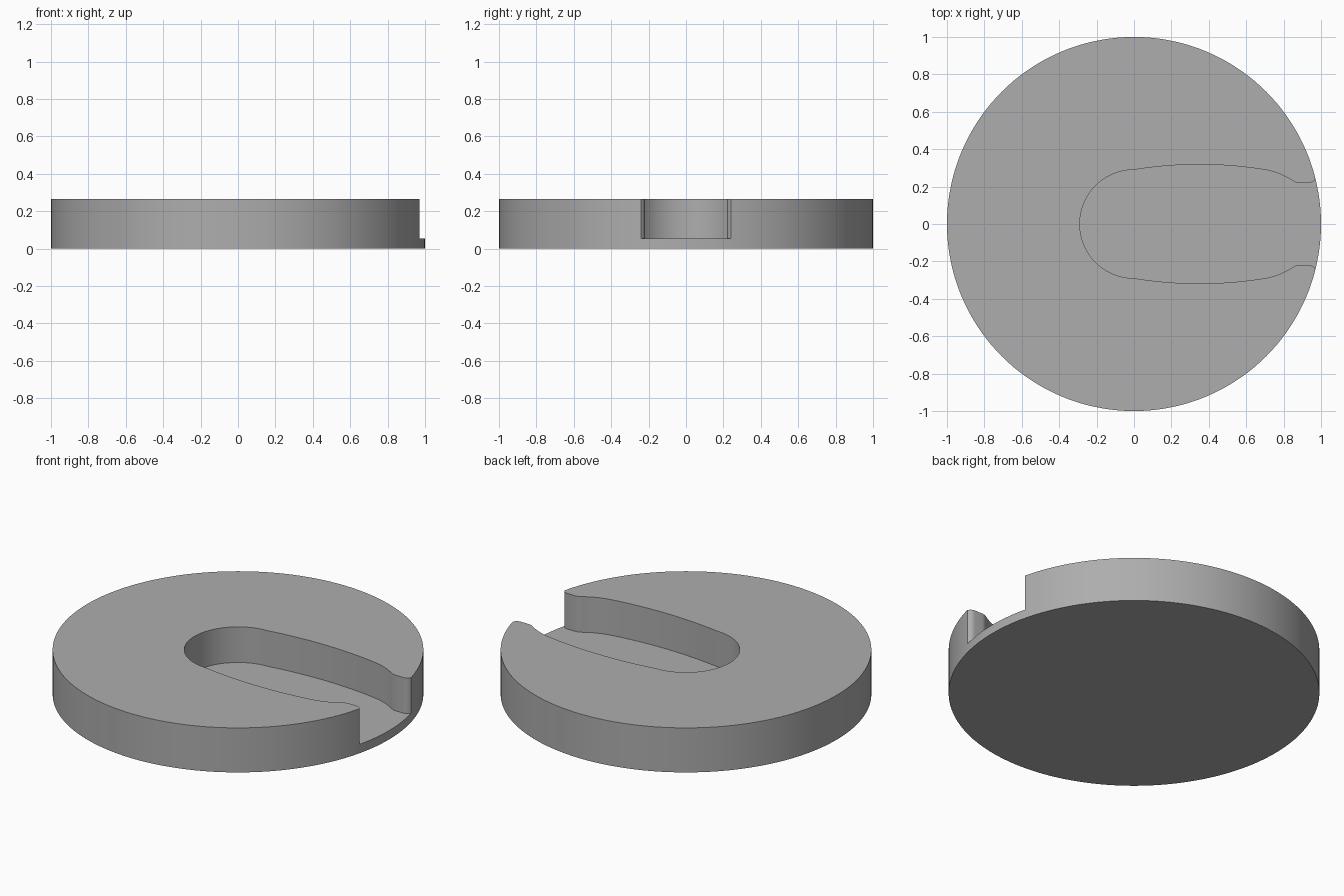
import bpy
import bmesh
from math import atan2, cos, sin, tau
from mathutils import Vector

HEIGHT, FLOOR = 0.265, 0.053

cube = bpy.data.objects.get("Cube")
if cube:
    bpy.data.objects.remove(cube, do_unlink=True)

grey = bpy.data.materials.new("plain grey")
grey.use_nodes = True
colour = (0.42, 0.42, 0.42, 1)
grey.diffuse_color = colour
grey.node_tree.nodes["Principled BSDF"].inputs["Base Color"].default_value = colour


def arc(a, b, c, steps):
    """Points on the circular arc from a through b to c."""
    a, b, c = Vector(a), Vector(b), Vector(c)
    p, q = b - a, c - a
    d = 2 * (p.x * q.y - p.y * q.x)
    centre = a + Vector((q.y * p.length_squared - p.y * q.length_squared,
                         p.x * q.length_squared - q.x * p.length_squared)) / d
    r = (a - centre).length
    start = atan2(a.y - centre.y, a.x - centre.x)
    end = atan2(c.y - centre.y, c.x - centre.x)
    sweep = (end - start) % tau
    if d < 0:
        sweep -= tau
    return [centre + r * Vector((cos(start + sweep * i / steps),
                                 sin(start + sweep * i / steps)))
            for i in range(steps + 1)]


def prism(name, outline, bottom, top):
    """Upright solid with the given plan outline."""
    bm = bmesh.new()
    face = bm.faces.new([bm.verts.new((x, y, bottom)) for x, y in outline])
    grown = bmesh.ops.extrude_face_region(bm, geom=[face])["geom"]
    bmesh.ops.translate(bm, vec=(0, 0, top - bottom),
                        verts=[v for v in grown if isinstance(v, bmesh.types.BMVert)])
    bmesh.ops.recalc_face_normals(bm, faces=bm.faces)
    mesh = bpy.data.meshes.new(name)
    bm.to_mesh(mesh)
    bm.free()
    mesh.materials.append(grey)
    obj = bpy.data.objects.new(name, mesh)
    bpy.context.collection.objects.link(obj)
    return obj


# Round body
sides = 144
disc = prism("slotted_disc",
             [(cos(tau * i / sides), sin(tau * i / sides)) for i in range(sides)],
             0, HEIGHT)

# Half of the slot: round end, bulged side, shoulder, neck, flared mouth
r = 0.29
half = arc((-r, 0), (-r * cos(tau / 8), r * sin(tau / 8)), (0, r), 20)
half += arc((0, r), (0.35, 0.318), (0.7, r), 16)[1:]
half += arc((0.7, r), (0.785, 0.265), (0.85, 0.23), 8)[1:]
half += arc((0.85, 0.23), (0.868, 0.222), (0.89, 0.22), 5)[1:]
half += arc((0.935, 0.22), (0.955, 0.226), (0.968, 0.24), 5)
half.append(Vector((1.1, 0.36)))
outline = half + [Vector((p.x, -p.y)) for p in reversed(half[1:])]
cutter = prism("slot_cutter", outline, FLOOR, HEIGHT + 0.2)
cutter.hide_render = True

# Cut the slot and keep the result
cut = disc.modifiers.new("slot", "BOOLEAN")
cut.operation = "DIFFERENCE"
cut.solver = "EXACT"
cut.object = cutter
bpy.ops.object.select_all(action="DESELECT")
disc.select_set(True)
bpy.context.view_layer.objects.active = disc
bpy.ops.object.modifier_apply(modifier=cut.name)
bpy.data.objects.remove(cutter, do_unlink=True)
bpy.ops.object.shade_smooth_by_angle(angle=0.52)
